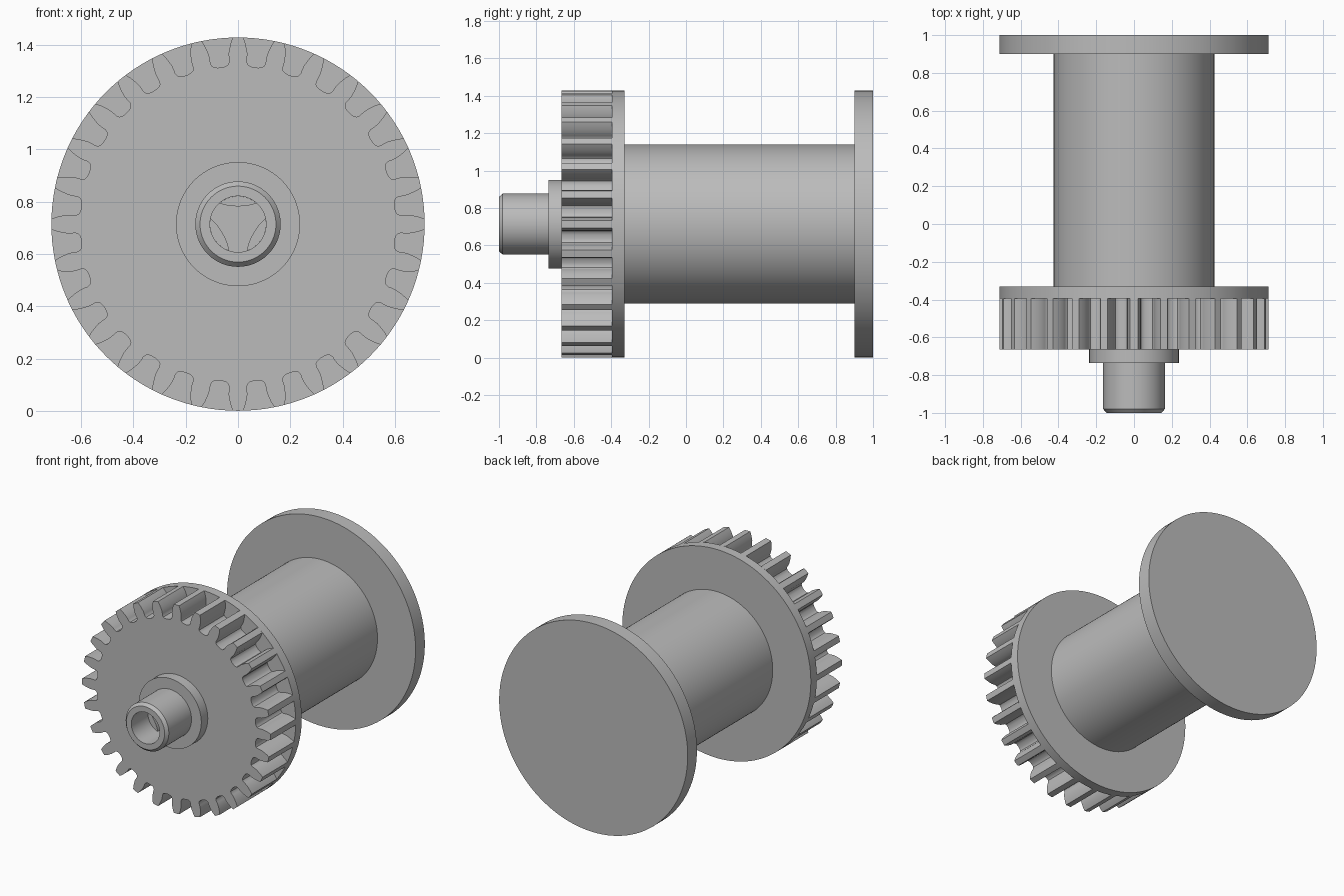
import bpy, bmesh, math
from mathutils import Vector

# Remove the default cube
cube = bpy.data.objects.get("Cube")
if cube:
    bpy.data.objects.remove(cube, do_unlink=True)

AXIS_Z = 0.714    # height of the spool axis
RIM = 0.713       # outer radius of gear and flanges
TEETH = 28

grey = bpy.data.materials.new("plain grey")
grey.use_nodes = True
COLOUR = (0.5, 0.5, 0.5, 1)
grey.diffuse_color = COLOUR
grey.node_tree.nodes["Principled BSDF"].inputs["Base Color"].default_value = COLOUR


def finish(name, bm):
    """Turn a bmesh into a named, shaded object."""
    bmesh.ops.remove_doubles(bm, verts=bm.verts, dist=1e-5)
    bmesh.ops.recalc_face_normals(bm, faces=bm.faces)
    mesh = bpy.data.meshes.new(name)
    bm.to_mesh(mesh)
    bm.free()
    mesh.materials.append(grey)
    obj = bpy.data.objects.new(name, mesh)
    bpy.context.collection.objects.link(obj)
    obj.location.z = AXIS_Z
    bpy.ops.object.select_all(action='DESELECT')
    obj.select_set(True)
    bpy.context.view_layer.objects.active = obj
    bpy.ops.object.shade_smooth_by_angle(angle=math.radians(30))
    return obj


def lathe(name, profile, steps=96):
    """Spin (radius, y) points about the y axis."""
    bm = bmesh.new()
    verts = [bm.verts.new((r, y, 0)) for r, y in profile]
    edges = [bm.edges.new(pair) for pair in zip(verts, verts[1:])]
    bmesh.ops.spin(bm, geom=verts + edges, cent=(0, 0, 0), axis=(0, 1, 0),
                   angle=math.tau, steps=steps, use_duplicate=False)
    return finish(name, bm)


def disc(name, radius, front, back):
    return lathe(name, [(0, front), (radius, front), (radius, back), (0, back)], 128)


def prism(name, outline, front, back):
    """Extrude an (x, z) outline from front to back."""
    bm = bmesh.new()
    face = bm.faces.new([bm.verts.new((x, front, z)) for x, z in outline])
    result = bmesh.ops.extrude_face_region(bm, geom=[face], use_keep_orig=True)
    moved = [v for v in result["geom"] if isinstance(v, bmesh.types.BMVert)]
    bmesh.ops.translate(bm, verts=moved, vec=Vector((0, back - front, 0)))
    return finish(name, bm)


def polar(radius, angle):
    return radius * math.sin(angle), radius * math.cos(angle)


# Drum and its two flanges
disc("drum", 0.425, -0.33, 0.9)
disc("rear_flange", RIM, 0.9, 1.0)
disc("front_flange", RIM, -0.395, -0.33)

# Gear: curved tooth flanks with rounded roots, as (radius, half gap width)
half_gap = [(RIM, 0.060), (0.695, 0.051), (0.675, 0.044), (0.655, 0.038),
            (0.635, 0.036), (0.622, 0.036), (0.611, 0.031), (0.605, 0.022),
            (0.602, 0.010)]
gap = [(r, -w) for r, w in half_gap] + [(r, w) for r, w in reversed(half_gap)]
outline = []
for i in range(TEETH):
    middle = math.tau * (i + 0.5) / TEETH
    outline += [polar(r, middle + w / r) for r, w in gap]
    outline.append(polar(RIM, math.tau * (i + 1) / TEETH))
prism("gear", outline, -0.665, -0.395)

# Collar and hollow chamfered shaft
disc("collar", 0.237, -0.735, -0.665)
lathe("shaft", [(0, -0.70), (0.107, -0.70), (0.107, -1.0), (0.145, -1.0),
                (0.163, -0.98), (0.163, -0.72)])

# Three bulging keys deep in the bore
for k in range(3):
    turn = math.tau * k / 3
    span = 0.73
    steps = [span * (2 * s / 10 - 1) for s in range(11)]
    outer = [polar(0.107, turn + a) for a in steps]
    inner = []
    for a in reversed(steps[1:-1]):
        x = 0.107 * math.sin(a)
        z = 0.068 + 0.012 * (a / span) ** 2
        c, s = math.cos(turn), math.sin(turn)
        inner.append((x * c + z * s, z * c - x * s))
    prism("bore_key_%d" % (k + 1), outer + inner, -0.82, -0.70)
